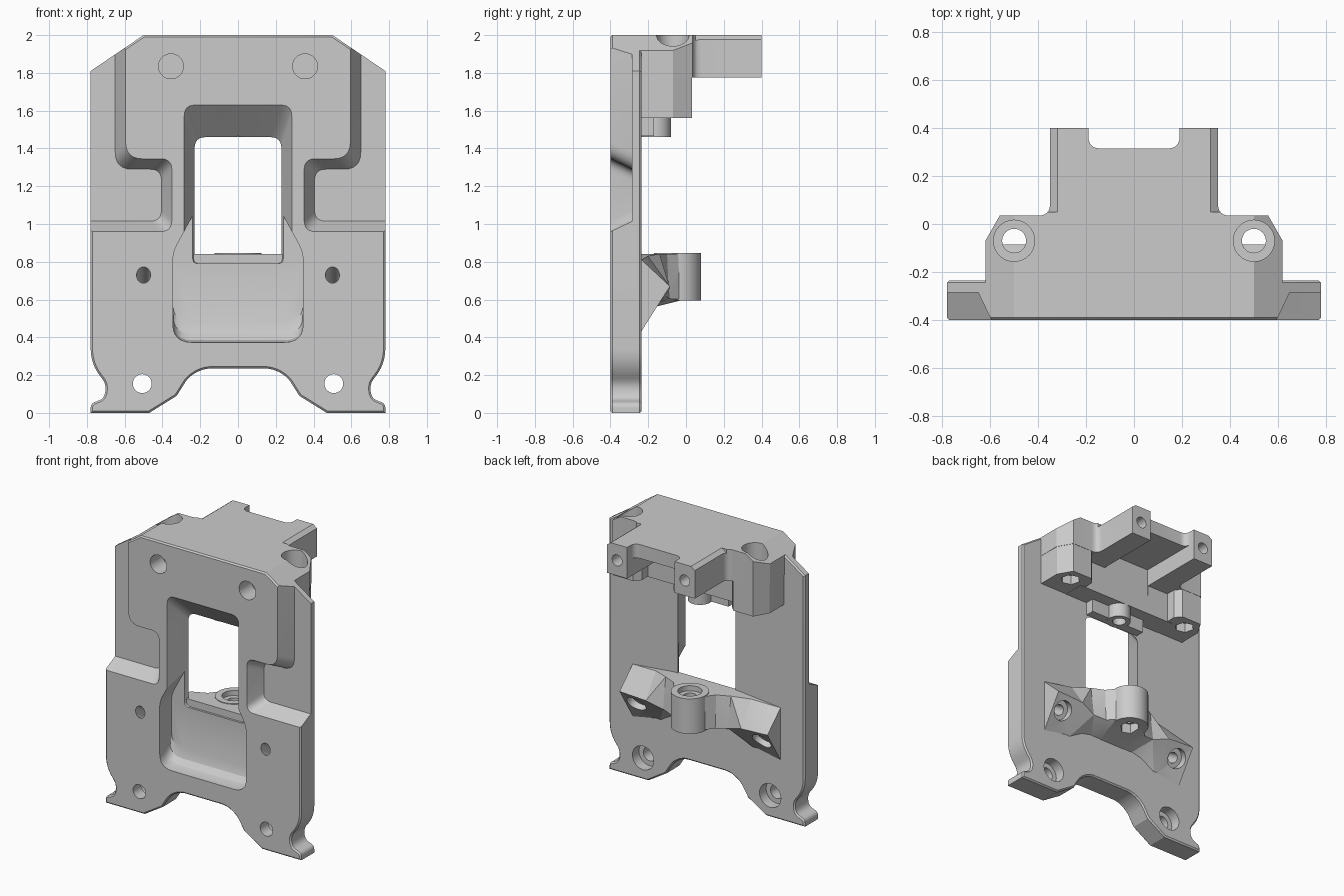
import bpy, bmesh, math
from mathutils import Vector

cube = bpy.data.objects.get("Cube")
if cube:
    bpy.data.objects.remove(cube, do_unlink=True)

grey = bpy.data.materials.new("plain_grey")
grey.use_nodes = True
tone = (0.6, 0.6, 0.6, 1)
grey.diffuse_color = tone
grey.node_tree.nodes["Principled BSDF"].inputs["Base Color"].default_value = tone


def loft(name, rings, bevel=0):
    """Closed solid through matching rings of 3D points."""
    bm = bmesh.new()
    rows = [[bm.verts.new(p) for p in ring] for ring in rings]
    n = len(rows[0])
    for a, b in zip(rows, rows[1:]):
        for i in range(n):
            j = (i + 1) % n
            bm.faces.new((a[i], a[j], b[j], b[i]))
    caps = [bm.faces.new(rows[0]), bm.faces.new(rows[-1])]
    bmesh.ops.recalc_face_normals(bm, faces=bm.faces)
    if bevel:
        edges = [e for f in caps for e in f.edges]
        bmesh.ops.bevel(bm, geom=edges, offset=bevel, segments=1, affect='EDGES')
    bmesh.ops.triangulate(bm, faces=bm.faces)
    mesh = bpy.data.meshes.new(name)
    bm.to_mesh(mesh)
    bm.free()
    mesh.materials.append(grey)
    ob = bpy.data.objects.new(name, mesh)
    bpy.context.collection.objects.link(ob)
    return ob


def rounded(pts, seg=6):
    """Polygon corners (u, v, tangent length) turned into curves."""
    out = []
    for i, (u, v, r) in enumerate(pts):
        p = Vector((u, v))
        if not r:
            out.append(p)
            continue
        a = p + (Vector(pts[i - 1][:2]) - p).normalized() * r
        b = p + (Vector(pts[(i + 1) % len(pts)][:2]) - p).normalized() * r
        for k in range(seg + 1):
            t = k / seg
            out.append(a * (1 - t) ** 2 + p * 2 * t * (1 - t) + b * t * t)
    return out


def mirrored(half):
    return half + [(-u, v, r) for u, v, r in reversed(half)]


def at_y(pts, y):
    return [(p[0], y, p[1]) for p in rounded(pts)]


def at_z(pts, z):
    return [(p[0], p[1], z) for p in rounded(pts)]


def rod(name, p, q, r, n=32):
    p, q = Vector(p), Vector(q)
    axis = (q - p).normalized()
    u = axis.orthogonal().normalized()
    w = axis.cross(u)
    circle = [(u * math.cos(k * math.tau / n) + w * math.sin(k * math.tau / n)) * r for k in range(n)]
    return loft(name, [[c + d for d in circle] for c in (p, q)])


def box(name, x0, x1, y0, y1, z0, z1):
    base = [(x0, y0, 0), (x1, y0, 0), (x1, y1, 0), (x0, y1, 0)]
    return loft(name, [at_z(base, z0), at_z(base, z1)])


def combine(ob, tool, op='DIFFERENCE'):
    mod = ob.modifiers.new("cut", 'BOOLEAN')
    mod.operation, mod.object, mod.solver = op, tool, 'EXACT'
    bpy.context.view_layer.objects.active = ob
    bpy.ops.object.modifier_apply(modifier=mod.name)
    bpy.data.objects.remove(tool, do_unlink=True)


# Main plate outline
outline = mirrored([(0.19, 0.235, .05), (0.265, 0.185, .03), (0.325, 0.09, 0), (0.47, 0, 0),
                    (0.78, 0, 0), (0.78, 0.05, .025), (0.71, 0.075, .03), (0.695, 0.15, .04),
                    (0.78, 0.26, .08), (0.78, 1.81, 0), (0.5, 2, 0)])
plate = loft("main_plate", [at_y(outline, -.4), at_y(outline, -.235)], bevel=.01)

# Central window with sloping top and sides
def window(hw, top):
    return mirrored([(hw, .79, .03), (hw, top, .06)])

combine(plate, loft("window_cutter", [at_y(window(.34, 1.80), -.565), at_y(window(.23, 1.46), -.235),
                                      at_y(window(.23, 1.46), -.1)]))

# Lower pocket, curving up to its floor
def pocket(low):
    return mirrored([(.345, low, .1), (.345, .85, .05), (.22, 1.08, .05)])

combine(plate, loft("pocket_cutter", [at_y(pocket(z), y) for z, y in
                                      ((.37, -.5), (.375, -.36), (.385, -.32), (.42, -.285), (.48, -.265))]))

# Recessed shoulders with drafted walls
def shoulder(s, d):
    pts = [(.595 + d, 2.3, 0), (.595 + d, 1.345 - d, .09), (.35 + d, 1.345 - d, .06),
           (.35 + d, .96 + d, .06), (1, .96 + d, 0), (1, 2.3, 0)]
    return [(s * x, z, r) for x, z, r in pts]


for s in (-1, 1):
    combine(plate, loft("shoulder_cutter", [at_y(shoulder(s, -.055), -.515), at_y(shoulder(s, .055), -.285)]))
    # Blind sockets, bolt holes and slanted screw holes
    combine(plate, rod("socket_cutter", (s * .355, -.5, 1.835), (s * .355, -.25, 1.835), .066))
    combine(plate, rod("bolt_cutter", (s * .507, -.5, .155), (s * .507, -.1, .155), .05))
    combine(plate, rod("bolt_head_cutter", (s * .507, -.31, .155), (s * .507, -.1, .155), .085))
    combine(plate, rod("screw_cutter", (s * .5, -.5, .79), (s * .5, -.1, .55), .037))

# Roof with two rear arms
roof = mirrored([(.62, -.26, 0), (.62, -.07, 0), (.56, .035, 0), (.35, .035, .05),
                 (.35, .4, 0), (.19, .4, 0), (.19, .315, .05)])
top = loft("top_block", [at_z(roof, 1.775), at_z(roof, 2)])
combine(top, box("block_web", -.4, .4, -.255, -.08, 1.56, 1.85), 'UNION')
for s in (-1, 1):
    lug = [(s * x, y, 0) for x, y in ((.36, -.25), (.618, -.25), (.618, -.07), (.558, .033), (.40, .033), (.36, -.01))]
    combine(top, loft("lug", [at_z(lug, 1.562), at_z(lug, 1.85)]), 'UNION')
    corner = [(s * x, z, 0) for x, z in ((.5, 2), (.92, 1.715), (.92, 2.2), (.5, 2.2))]
    combine(top, loft("corner_cutter", [at_y(corner, -.5), at_y(corner, .5)]))
    edge = [(s * x, z, 0) for x, z in ((.32, 2), (.36, 1.97), (.36, 2.1), (.32, 2.1))]
    combine(top, loft("arm_edge_cutter", [at_y(edge, .05), at_y(edge, .5)]))
    combine(top, rod("lug_cutter", (s * .5, -.07, 1.5), (s * .5, -.07, 2.1), .05))
    combine(top, rod("lug_head_cutter", (s * .5, -.07, 1.84), (s * .5, -.07, 2.1), .086))
    combine(top, rod("nut_cutter", (s * .5, -.07, 1.5), (s * .5, -.07, 1.63), .065, 6))
    combine(top, rod("arm_hole_cutter", (s * .27, .2, 1.885), (s * .27, .5, 1.885), .04))
combine(top, box("channel_cutter", -.19, .19, -.085, .5, 1.7, 1.9))

# Nub under the roof
nub = box("lower_nub", -.22, .22, -.24, -.17, 1.465, 1.57)
combine(nub, rod("nub_boss", (0, -.16, 1.46), (0, -.16, 1.58), .08), 'UNION')
combine(nub, rod("nub_cutter", (0, -.155, 1.4), (0, -.155, 1.55), .045))

# Rear bridge: wedge ends narrowing towards a central boss
def section(x, top_y, top_z, nose_y, nose_z, low):
    return [(x, -.25, top_z), (x, top_y, top_z), (x, nose_y, nose_z), (x, -.25, low)]


end = [(.59, -.235, .81, -.085, .67, .41), (.38, -.2, .83, -.085, .66, .45),
       (.26, -.14, .842, -.11, .62, .52), (.17, -.1, .842, -.09, .605, .54), (.1, -.01, .842, -.01, .6, .54)]
spans = [section(*e) for e in end] + [section(-e[0], *e[1:]) for e in reversed(end)]
bridge = loft("rear_bridge", spans)
combine(bridge, rod("boss", (0, -.045, .594), (0, -.045, .847), .125, 48), 'UNION')
combine(bridge, rod("boss_cutter", (0, -.045, .5), (0, -.045, .9), .045))
combine(bridge, rod("boss_head_cutter", (0, -.045, .81), (0, -.045, .9), .08))
combine(bridge, rod("boss_nut_cutter", (0, -.045, .5), (0, -.045, .65), .065, 6))
for s in (-1, 1):
    combine(bridge, rod("screw_cutter", (s * .5, -.5, .79), (s * .5, 0, .49), .037))
    combine(bridge, rod("screw_head_cutter", (s * .5, -.19, .604), (s * .5, 0, .49), .07))

for ob in (plate, top, nub, bridge):
    bpy.ops.object.select_all(action='DESELECT')
    ob.select_set(True)
    bpy.context.view_layer.objects.active = ob
    bpy.ops.object.shade_smooth_by_angle(angle=math.radians(25))
